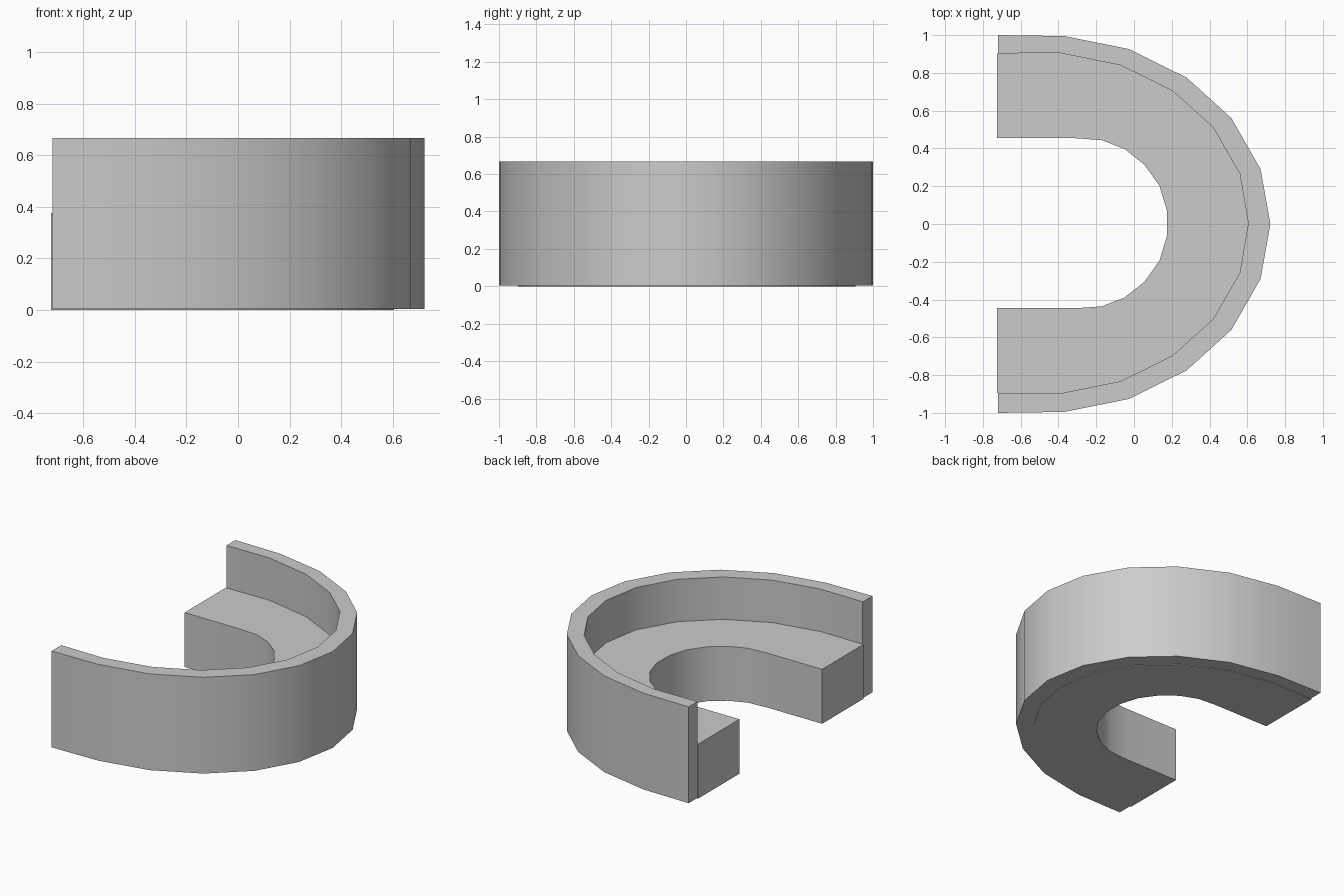
import bpy, bmesh

if "Cube" in bpy.data.objects:
    bpy.data.objects.remove(bpy.data.objects["Cube"])

SHIFT = 0.004  # inner lines sit slightly off the centre line


def mirrored(half, dy=0.0):
    """Complete a half outline (y >= 0) across the x axis, without doubling y = 0."""
    other = [(x, -y) for x, y in reversed(half) if y > 0]
    return [(x, y + dy) for x, y in half + other]


def curved_band(name, outer, inner, z0, z1):
    """Solid horseshoe between two open outlines."""
    bm = bmesh.new()
    outline = outer + inner[::-1]
    face = bm.faces.new([bm.verts.new((x, y, z0)) for x, y in outline])
    ext = bmesh.ops.extrude_face_region(bm, geom=[face], use_keep_orig=True)
    top = [g for g in ext["geom"] if isinstance(g, bmesh.types.BMVert)]
    bmesh.ops.translate(bm, verts=top, vec=(0, 0, z1 - z0))
    bmesh.ops.recalc_face_normals(bm, faces=bm.faces)
    mesh = bpy.data.meshes.new(name)
    bm.to_mesh(mesh)
    bm.free()
    obj = bpy.data.objects.new(name, mesh)
    bpy.context.collection.objects.link(obj)
    bpy.ops.object.select_all(action='DESELECT')
    obj.select_set(True)
    bpy.context.view_layer.objects.active = obj
    bpy.ops.object.shade_smooth_by_angle(angle=0.55)
    return obj


# Half outlines, from the open end round to the middle of the bend
back_outer = [(-0.72, 1.0), (-0.37, 0.995), (-0.025, 0.926), (0.28, 0.774),
              (0.516, 0.56), (0.67, 0.291), (0.722, 0)]
back_inner = [(-0.72, 0.899), (-0.395, 0.902), (-0.07, 0.836), (0.205, 0.70),
              (0.42, 0.506), (0.56, 0.262), (0.605, 0)]
seat_outer = [(-0.725, 0.899)] + back_inner[1:]
seat_inner = [(-0.725, 0.45), (-0.31, 0.45), (-0.17, 0.44), (-0.05, 0.393),
              (0.055, 0.31), (0.135, 0.198), (0.174, 0.068)]

# Tall curved backrest
curved_band("backrest", mirrored(back_outer), mirrored(back_inner, SHIFT), 0.004, 0.667)

# Low curved seat
curved_band("seat", mirrored(seat_outer, SHIFT), mirrored(seat_inner, SHIFT), 0.0, 0.375)
